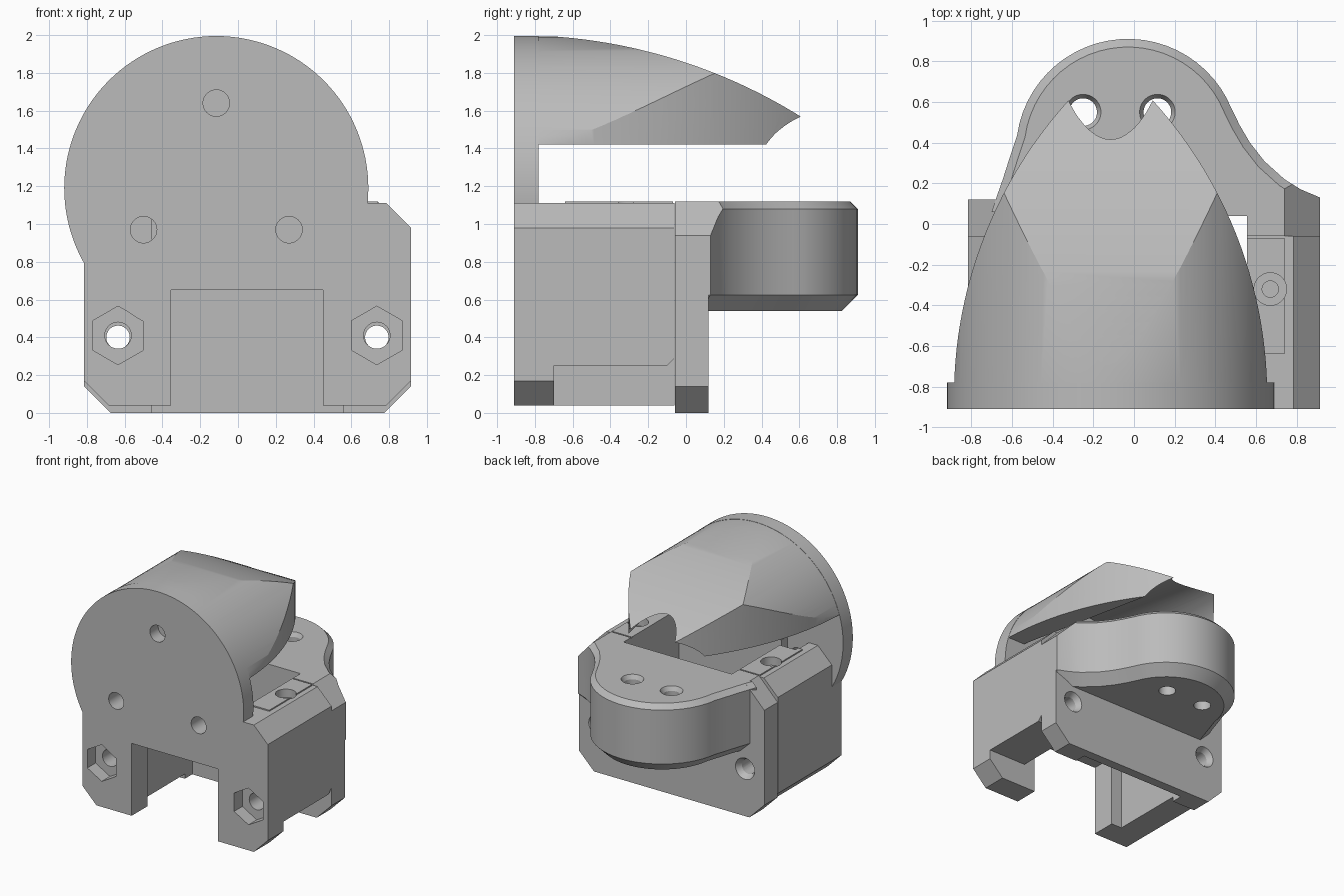
import bpy, bmesh, math
from mathutils import Matrix, Vector

cube = bpy.data.objects.get("Cube")
if cube:
    bpy.data.objects.remove(cube, do_unlink=True)

grey = bpy.data.materials.new("plain grey")
grey.use_nodes = True
grey.diffuse_color = (0.5, 0.5, 0.5, 1)
grey.node_tree.nodes["Principled BSDF"].inputs["Base Color"].default_value = (0.5, 0.5, 0.5, 1)


def finish(name, bm):
    bmesh.ops.recalc_face_normals(bm, faces=bm.faces)
    mesh = bpy.data.meshes.new(name)
    bm.to_mesh(mesh)
    bm.free()
    mesh.materials.append(grey)
    obj = bpy.data.objects.new(name, mesh)
    bpy.context.collection.objects.link(obj)
    return obj


def loft(name, rings):
    bm = bmesh.new()
    loops = [[bm.verts.new(p) for p in ring] for ring in rings]
    n = len(loops[0])
    for a, b in zip(loops, loops[1:]):
        for i in range(n):
            j = (i + 1) % n
            bm.faces.new((a[i], a[j], b[j], b[i]))
    bm.faces.new(loops[0])
    bm.faces.new(loops[-1])
    return finish(name, bm)


def prism(name, pts, axis, lo, hi):
    place = {"X": lambda p, t: (t, p[0], p[1]),
             "Y": lambda p, t: (p[0], t, p[1]),
             "Z": lambda p, t: (p[0], p[1], t)}[axis]
    return loft(name, [[place(p, t) for p in pts] for t in (lo, hi)])


def box(name, x0, x1, y0, y1, z0, z1):
    return prism(name, [(x0, y0), (x1, y0), (x1, y1), (x0, y1)], "Z", z0, z1)


def rod(name, x, other, lo, hi, r, r2=None, axis="Y", sides=48):
    """Round or tapered bar along y at (x, z), or along z at (x, y)."""
    bm = bmesh.new()
    bmesh.ops.create_cone(bm, cap_ends=True, segments=sides, radius1=r,
                          radius2=r if r2 is None else r2, depth=hi - lo)
    mid = (lo + hi) / 2
    if axis == "Y":
        m = Matrix.Translation((x, mid, other)) @ Matrix.Rotation(-math.pi / 2, 4, "X")
    else:
        m = Matrix.Translation((x, other, mid))
    bmesh.ops.transform(bm, matrix=m, verts=bm.verts)
    return finish(name, bm)


def combine(obj, tools, operation="DIFFERENCE"):
    for tool in tools:
        tool.hide_render = True
        mod = obj.modifiers.new("cut", "BOOLEAN")
        mod.operation, mod.solver, mod.object = operation, "EXACT", tool
        bpy.ops.object.select_all(action="DESELECT")
        bpy.context.view_layer.objects.active = obj
        obj.select_set(True)
        bpy.ops.object.modifier_apply(modifier=mod.name)
        bpy.data.objects.remove(tool, do_unlink=True)


MID = 0.05          # centre line of the housing
AXIS = -0.115       # centre line of the round shell
HALF = 0.865
SCREWS = (MID - 0.685, MID + 0.685)


def chamfered(z0, z1, low, top_x, top_z):
    side = [(HALF - low, z0), (HALF, z0 + low), (HALF, z1 - top_z), (HALF - top_x, z1)]
    return [(MID + x, z) for x, z in side] + [(MID - x, z) for x, z in reversed(side)]


def front_cutters():
    """Front opening and the three round holes."""
    return [box("opening", -0.355, 0.45, -1, -0.6, -0.1, 0.65)] + [
        rod("hole", x, z, -1, -0.6, 0.07)
        for x, z in ((-0.5, 0.97), (0.27, 0.97), (AXIS, 1.64))]


# Housing, open above and below
housing = prism("housing", chamfered(0.04, 1.11, 0.13, 0.13, 0.13), "Y", -0.91, -0.06)
strips = [box("strip", MID + a, MID + b, -0.64, -0.07, 1.0, 1.12)
          for a, b in ((0.45, 0.69), (-0.69, -0.45))]
combine(housing, strips, "UNION")
cutters = front_cutters()
cutters.append(box("cavity", -0.455, 0.555, -0.70, 0.1, -0.1, 1.3))
cutters.append(box("wire_groove", -0.6, -0.4, -0.78, -0.6, 0.96, 1.3))
cutters.append(prism("side_cut", [(-0.7, -0.1), (0.1, -0.1), (0.1, 0.29), (-0.06, 0.29),
                                  (-0.1, 0.25), (-0.7, 0.25)], "X", 0.5, 1.2))
for x in SCREWS:
    cutters.append(rod("nut_pocket", x, 0.41, -1, -0.80, 0.155, sides=6))
    cutters.append(rod("screw_hole", x, 0.41, -0.95, 0.1, 0.07))
for x in (MID - 0.62, MID + 0.62):
    cutters.append(rod("top_sink", x, -0.32, 1.05, 1.3, 0.08, axis="Z"))
    cutters.append(rod("top_hole", x, -0.32, 0.6, 1.2, 0.04, axis="Z"))
combine(housing, cutters)

# Back plate with a full-height pocket
plate = prism("back_plate", chamfered(0, 1.12, 0.14, 0.175, 0.18), "Y", -0.058, 0.12)
cutters = [box("pocket", -0.455, 0.555, -0.2, 0.04, -0.1, 1.3)]
for x in SCREWS:
    cutters.append(rod("screw_hole", x, 0.4, -0.2, 0.3, 0.062))
    cutters.append(rod("screw_sink", x, 0.4, 0.07, 0.13, 0.06, 0.095))
combine(plate, cutters)

# Rounded rear lobe with bevelled rims
arc = [math.radians(172 - 6 * i) for i in range(26)]
outline = [(-0.70, 0.06), (-0.68, 0.12), (-0.645, 0.22), (-0.61, 0.33)]
outline += [(-0.03 + 0.55 * math.cos(a), 0.36 + 0.55 * math.sin(a)) for a in arc]
outline += [(0.52, 0.485), (0.57, 0.4), (0.64, 0.31), (0.74, 0.22), (0.82, 0.17),
            (0.915, 0.13), (0.915, 0.06)]


def inset(points, amount, z):
    ring = []
    for i, p in enumerate(points):
        a = Vector(points[max(i - 1, 0)])
        b = Vector(points[min(i + 1, len(points) - 1)])
        d = (b - a).normalized()
        ring.append((p[0] + d.y * amount, max(p[1] - d.x * amount * -1 - 2 * d.x * amount, 0.06), z))
    return ring


lobe = loft("rear_lobe", [inset(outline, a, z) for a, z in
                          ((0.085, 0.54), (0, 0.625), (0, 1.08), (0.04, 1.12))])
cutters = [prism("corner_cut", [(0.74, 1.2), (0.74, 1.12), (0.95, 0.904), (0.95, 1.2)],
                 "Y", -0.1, 0.5)]
for x in (-0.25, 0.115):
    cutters.append(rod("lobe_hole", x, 0.55, 0.4, 1.3, 0.068, axis="Z"))
    cutters.append(rod("lobe_sink", x, 0.55, 1.08, 1.13, 0.065, 0.093, axis="Z"))
combine(lobe, cutters)

# Round front disc
disc = rod("front_disc", AXIS, 1.19, -0.91, -0.78, 0.805, sides=128)
combine(disc, front_cutters() + [box("cavity", -0.455, 0.555, -0.70, 0.1, -0.1, 1.1)])

# Tapered hollow shell: cylinder trimmed by a curved top and curved sides
steps = [-0.80 + 1.5 * i / 24 for i in range(25)]


def fall(y, start, radius):
    d = max(y - start, 0)
    return radius - math.sqrt(radius * radius - d * d)


shell = rod("shell", AXIS, 1.19, -0.80, 0.70, 0.803, sides=128)
top = [(y, 2.0 - fall(y, -0.9, 2.85)) for y in steps]
side = [(y, 0.77 - fall(y, -0.85, 2.17)) for y in steps]
top_trim = prism("top_trim", [(-0.8, 1.42)] + top + [(0.7, 1.42)], "X", -1.2, 1.0)
side_trim = prism("side_trim", [(AXIS + w, y) for y, w in side]
                  + [(AXIS - w, y) for y, w in reversed(side)], "Z", 1.0, 2.3)
combine(shell, [top_trim, side_trim], "INTERSECT")
combine(shell, [rod("shell_hollow", AXIS, 1.30, -0.78, 0.8, 0.62, 0.30, sides=96)])

# Smooth curved faces, keep the creases
for obj in (housing, plate, lobe, disc, shell):
    bpy.ops.object.select_all(action="DESELECT")
    bpy.context.view_layer.objects.active = obj
    obj.select_set(True)
    bpy.ops.object.shade_smooth_by_angle(angle=math.radians(25))
